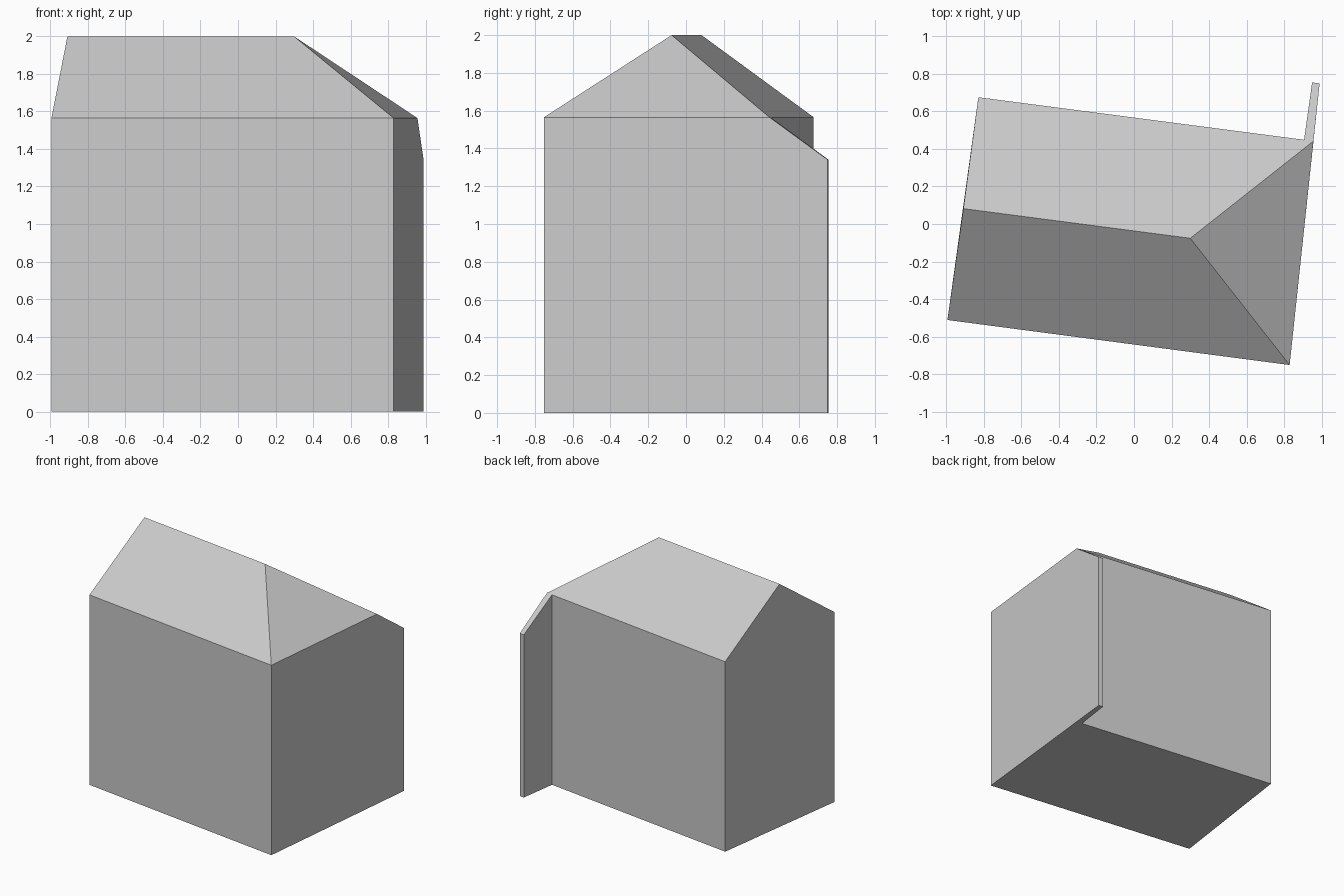
import bpy
import bmesh

cube = bpy.data.objects.get("Cube")
if cube:
    bpy.data.objects.remove(cube, do_unlink=True)

EAVE, RIDGE, WING = 1.565, 2.0, 1.34

# Material
grey = bpy.data.materials.new("light_grey")
grey.use_nodes = True
colour = (0.6, 0.6, 0.6, 1)
grey.diffuse_color = colour
grey.node_tree.nodes["Principled BSDF"].inputs["Base Color"].default_value = colour

# Footprint corners with the wall height above each one
corners = {
    "front_right": (-0.995, -0.512, EAVE),
    "front_left": (0.83, -0.752, EAVE),
    "wing_outer": (0.99, 0.75, WING),
    "wing_end": (0.95, 0.755, WING),
    "wing_inner": (0.907, 0.449, EAVE),
    "back_right": (-0.83, 0.676, EAVE),
}

bm = bmesh.new()
base = {n: bm.verts.new((x, y, 0)) for n, (x, y, z) in corners.items()}
top = {n: bm.verts.new(p) for n, p in corners.items()}

# Points that exist only at roof level
top["hip_back"] = bm.verts.new((0.957, 0.442, EAVE))
top["ridge_right"] = bm.verts.new((-0.91, 0.082, RIDGE))
top["ridge_left"] = bm.verts.new((0.30, -0.076, RIDGE))

# Extra roof points along the top of a wall: hip end and gable peak
between = {"front_left": ["hip_back"], "back_right": ["ridge_right"]}

# Floor and walls
names = list(corners)
bm.faces.new([base[n] for n in names])
for a, b in zip(names, names[1:] + names[:1]):
    upper = [a] + between.get(a, []) + [b]
    bm.faces.new([base[b], base[a]] + [top[n] for n in upper])

# Roof: front slope, hip, and back slope running down over the wing wall
roof = [
    ["front_right", "front_left", "ridge_left", "ridge_right"],
    ["front_left", "hip_back", "ridge_left"],
    ["ridge_right", "ridge_left", "hip_back", "wing_outer",
     "wing_end", "wing_inner", "back_right"],
]
for face in roof:
    bm.faces.new([top[n] for n in face])

bmesh.ops.recalc_face_normals(bm, faces=bm.faces)
mesh = bpy.data.meshes.new("house_body")
bm.to_mesh(mesh)
bm.free()
mesh.materials.append(grey)
house = bpy.data.objects.new("house_body", mesh)
bpy.context.scene.collection.objects.link(house)
